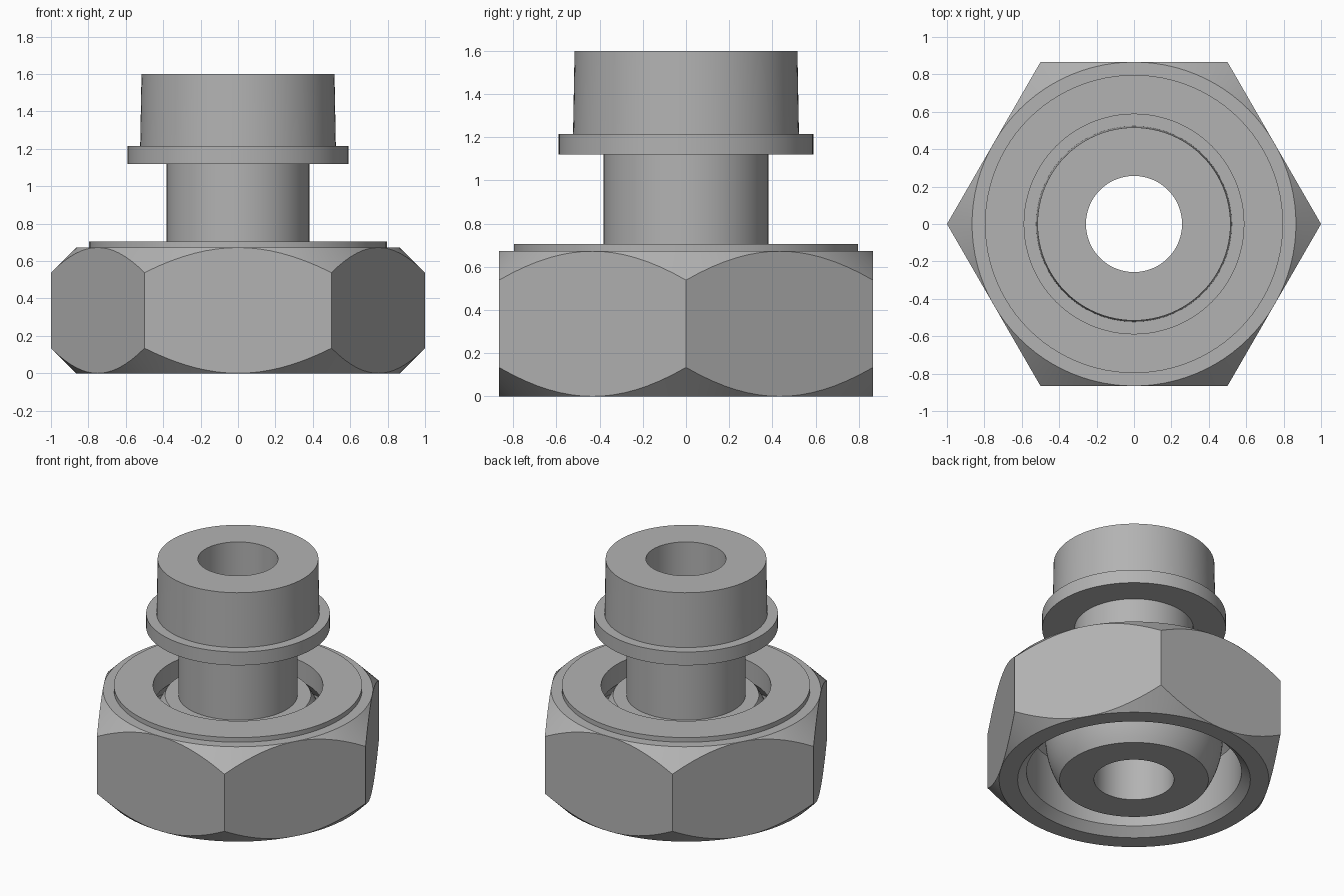
import bpy
import bmesh
from math import cos, sin, pi, radians, sqrt

SEGMENTS = 96

default = bpy.data.objects.get("Cube")
if default:
    bpy.data.objects.remove(default, do_unlink=True)

# Single steel colour
steel = bpy.data.materials.new("steel grey")
steel.use_nodes = True
colour = (0.45, 0.45, 0.45, 1)
steel.diffuse_color = colour
steel.node_tree.nodes["Principled BSDF"].inputs["Base Color"].default_value = colour


def lathe(name, profile):
    """Revolve a closed profile; a point is (r, z) or a function of the angle."""
    bm = bmesh.new()
    rings = []
    for point in profile:
        ring = []
        for i in range(SEGMENTS):
            a = 2 * pi * i / SEGMENTS
            r, z = point(a) if callable(point) else point
            ring.append(bm.verts.new((r * cos(a), r * sin(a), z)))
        rings.append(ring)
    for k, ring in enumerate(rings):
        above = rings[(k + 1) % len(rings)]
        for i in range(SEGMENTS):
            j = (i + 1) % SEGMENTS
            bm.faces.new((ring[i], ring[j], above[j], above[i]))
    bmesh.ops.remove_doubles(bm, verts=bm.verts, dist=1e-5)
    bmesh.ops.recalc_face_normals(bm, faces=bm.faces)
    mesh = bpy.data.meshes.new(name)
    bm.to_mesh(mesh)
    bm.free()
    mesh.materials.append(steel)
    obj = bpy.data.objects.new(name, mesh)
    bpy.context.collection.objects.link(obj)
    bpy.ops.object.select_all(action="DESELECT")
    obj.select_set(True)
    bpy.context.view_layer.objects.active = obj
    bpy.ops.object.shade_smooth_by_angle(angle=radians(25))
    return obj


# Union nut: hexagon with corners bevelled by a 45 degree cone
FLAT = sqrt(3) / 2
NUT_TOP = 0.672


def hex_radius(a):
    return FLAT / cos(a % (pi / 3) - pi / 6)


def lower_edge(a):
    r = hex_radius(a)
    return r, r - FLAT


def upper_edge(a):
    r = hex_radius(a)
    return r, NUT_TOP - (r - FLAT)


lathe("union_nut", [
    (FLAT, 0), lower_edge, upper_edge, (FLAT, NUT_TOP),
    (0.797, NUT_TOP), (0.797, 0.705), (0.545, 0.705),      # raised washer face
    (0.545, 0.56), (0.69, 0.41), (0.69, 0.055), (0.747, 0),  # seat and bore
])

# Ball-ended nipple: truncated ball, neck, flange and tapered spigot
BORE, BALL, BALL_Z, BALL_TOP = 0.257, 0.57, 0.31, 0.635
STEPS = 20
ball = []
for i in range(STEPS + 1):
    z = BALL_TOP * i / STEPS
    ball.append((sqrt(BALL ** 2 - (z - BALL_Z) ** 2), z))

lathe("ball_nipple", [(BORE, 0)] + ball + [
    (0.382, BALL_TOP), (0.382, 1.12),
    (0.59, 1.12), (0.59, 1.215),
    (0.523, 1.215), (0.516, 1.6), (BORE, 1.6),
])
